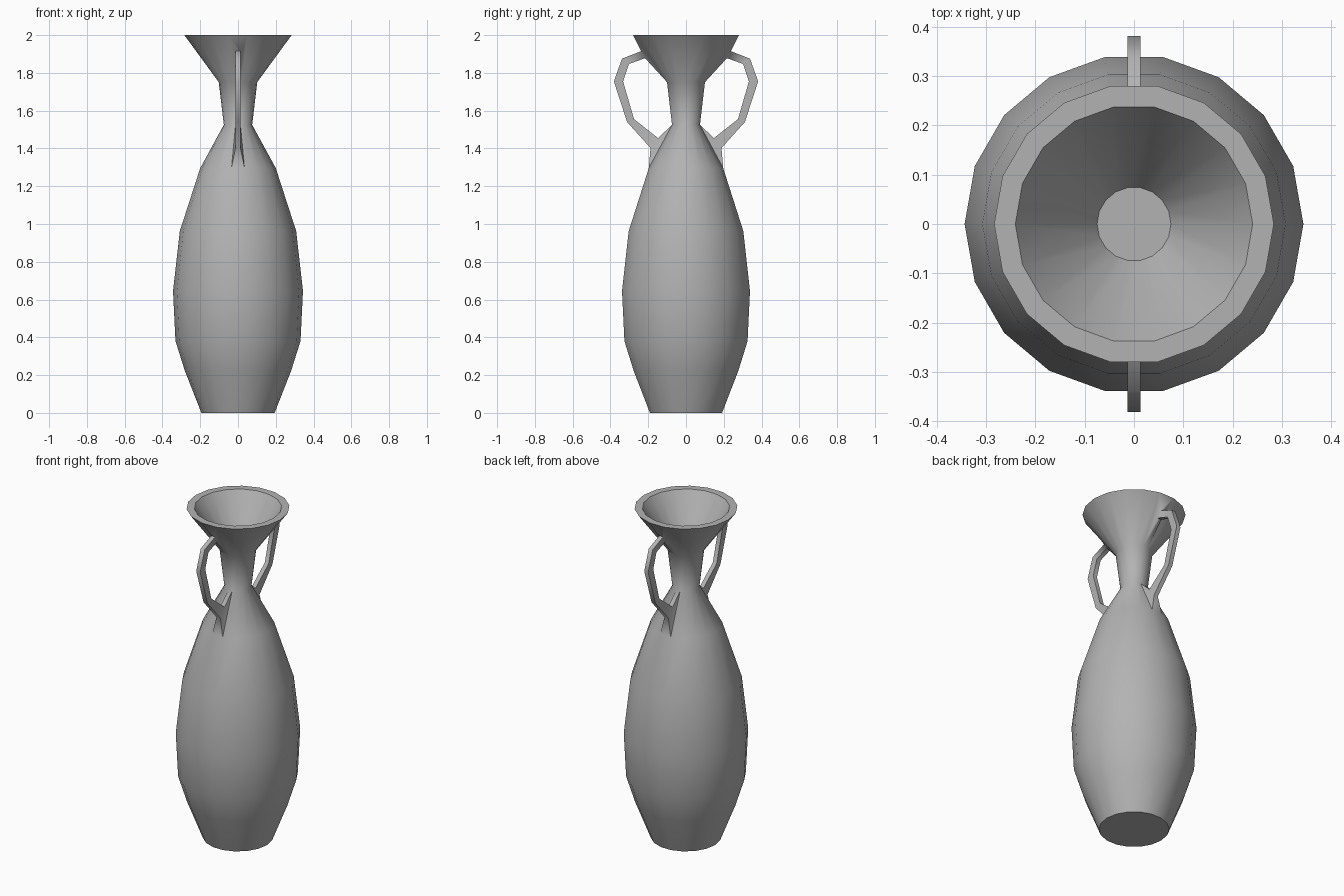
import bpy, bmesh, math

if "Cube" in bpy.data.objects:
    bpy.data.objects.remove(bpy.data.objects["Cube"])

SIDES = 18
# Outer profile from foot to rim, then the inner funnel (radius, height)
PROFILE = [(0.194, 0), (0.281, 0.222), (0.331, 0.38), (0.344, 0.645),
           (0.308, 0.963), (0.2, 1.296), (0.075, 1.525), (0.102, 1.751),
           (0.284, 2.0), (0.241, 2.0), (0.075, 1.751)]
# Handle sections: outer edge and inner edge as (reach, height)
HALF = 0.0132
OUTER = [(0.238, 1.915), (0.339, 1.875), (0.382, 1.755), (0.312, 1.54), (0.188, 1.402)]
INNER = [(0.217, 1.878), (0.302, 1.847), (0.333, 1.755), (0.275, 1.555), (0.148, 1.455)]


def bridge(bm, a, b):
    n = len(a)
    for i in range(n):
        j = (i + 1) % n
        bm.faces.new((a[i], a[j], b[j], b[i]))


# Vase body: lathed rings with a foot and a funnel floor
bm = bmesh.new()
step = 2 * math.pi / SIDES
rings = [[bm.verts.new((r * math.cos(i * step), r * math.sin(i * step), z))
          for i in range(SIDES)] for r, z in PROFILE]
for a, b in zip(rings, rings[1:]):
    bridge(bm, a, b)
bm.faces.new(rings[0])
bm.faces.new(rings[-1])

# Two handles pulled out of the lip and shoulder faces on each side
for side, left, right in ((-1, 13, 14), (1, 5, 4)):
    loops = []
    for up, low in ((8, 7), (5, 6)):
        loops.append([rings[up][left], rings[up][right],
                      rings[low][right], rings[low][left]])
        bm.faces.remove(bm.faces.get(loops[-1]))
    middle = [[bm.verts.new(p) for p in (
        (-HALF, side * yo, zo), (HALF, side * yo, zo),
        (HALF, side * yi, zi), (-HALF, side * yi, zi))]
        for (yo, zo), (yi, zi) in zip(OUTER, INNER)]
    path = [loops[0], *middle, loops[1]]
    for a, b in zip(path, path[1:]):
        bridge(bm, a, b)

# One joined surface, smooth apart from the sharp edges
bmesh.ops.recalc_face_normals(bm, faces=bm.faces)
mesh = bpy.data.meshes.new("two_handled_vase")
bm.to_mesh(mesh)
bm.free()
clay = bpy.data.materials.new("dark_grey_clay")
clay.diffuse_color = (0.45, 0.45, 0.45, 1)
clay.use_nodes = True
clay.node_tree.nodes["Principled BSDF"].inputs["Base Color"].default_value = clay.diffuse_color
mesh.materials.append(clay)
vase = bpy.data.objects.new("two_handled_vase", mesh)
bpy.context.collection.objects.link(vase)
vase.select_set(True)
bpy.context.view_layer.objects.active = vase
bpy.ops.object.shade_smooth_by_angle(angle=math.radians(54))
